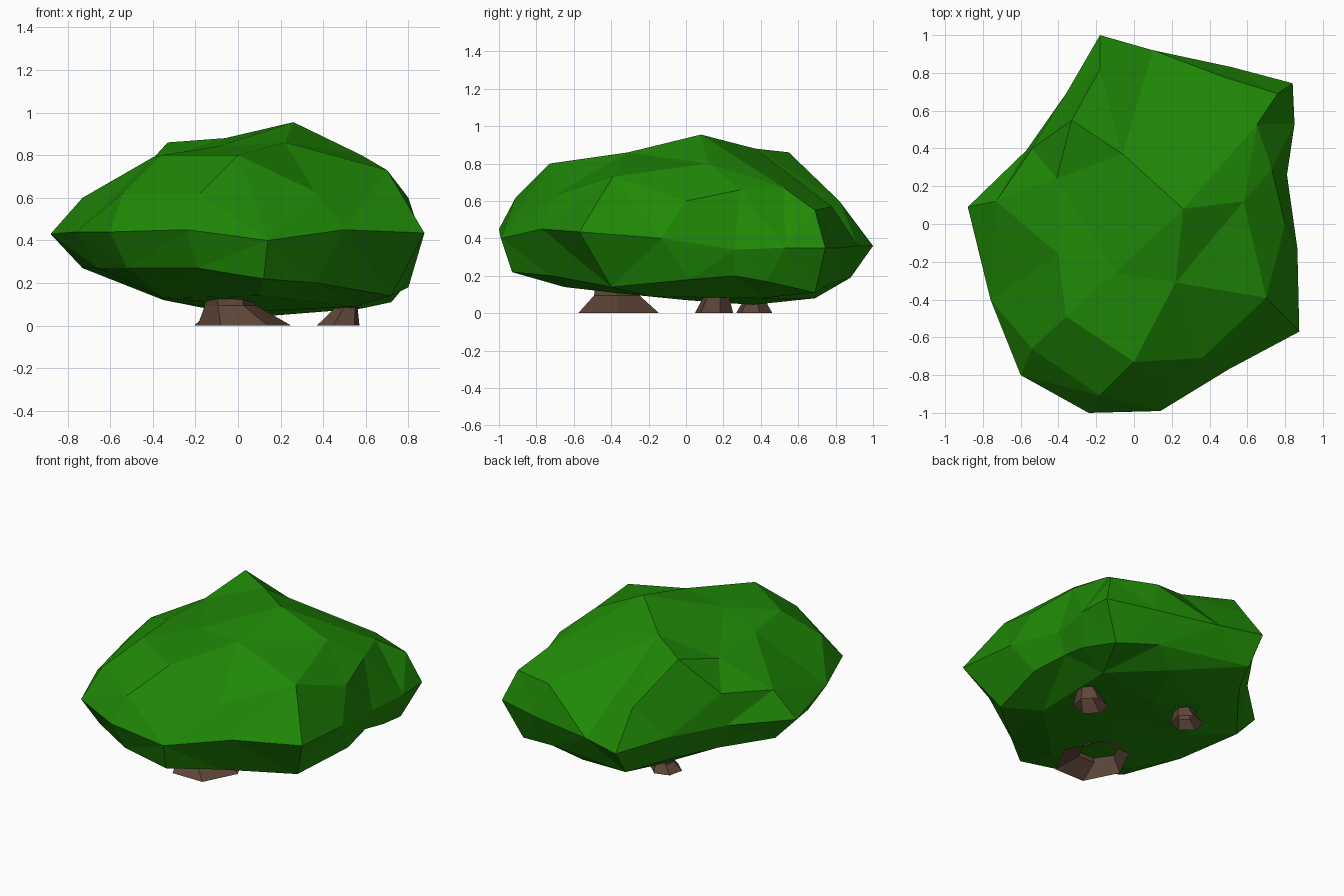
import bpy, math
from mathutils import Vector
from mathutils.geometry import delaunay_2d_cdt

if "Cube" in bpy.data.objects:
    bpy.data.objects.remove(bpy.data.objects["Cube"])


def material(name, rgb):
    m = bpy.data.materials.new(name)
    m.diffuse_color = (*rgb, 1)
    m.use_nodes = True
    m.node_tree.nodes["Principled BSDF"].inputs["Base Color"].default_value = m.diffuse_color
    return m


leaf = material("leaf green", (0.014, 0.250, 0.002))
bark = material("bark brown", (0.110, 0.060, 0.040))


def make_object(name, verts, faces, mat):
    me = bpy.data.meshes.new(name)
    me.from_pydata(verts, [], faces)
    me.materials.append(mat)
    me.update()
    ob = bpy.data.objects.new(name, me)
    bpy.context.collection.objects.link(ob)
    return ob


# Widest outline of the foliage, clockwise from the back tip
rim = [(-.18, 1, .36), (.10, .92, .36), (.52, .83, .35), (.84, .745, .35),
       (.85, .53, .35), (.81, .26, .34), (.865, -.13, .40), (.875, -.57, .435),
       (.50, -.77, .45), (.14, -.99, .40), (-.24, -1, .45), (-.60, -.80, .44),
       (-.76, -.40, .44), (-.88, .09, .43), (-.57, .39, .42), (-.36, .69, .40)]

# Facet corners of the crown; the first seven form the main ridge
crown = [(-.18, .82, .60), (-.33, .55, .86), (-.06, .37, .88), (.26, .08, .955),
         (.22, -.31, .86), (.0, -.73, .80), (-.18, -.91, .62),
         (.58, .12, .80), (-.36, -.49, .80), (-.54, -.66, .62), (.36, -.71, .63),
         (.70, -.39, .73), (.80, 0, .60), (.73, .29, .66), (.65, .525, .67),
         (.76, .69, .55), (.47, .78, .57), (-.54, .40, .63), (-.41, .24, .77),
         (-.73, .12, .60), (-.40, -.16, .79), (-.10, -.26, .84)]
ridges = [(0, 1), (1, 2), (2, 3), (3, 4), (4, 5), (5, 6), (3, 7), (5, 8),
          (8, 9), (4, 11), (1, 18), (7, 13), (13, 14), (14, 15), (15, 16),
          (3, 14), (12, 13), (17, 18), (17, 19), (1, 17), (14, 16)]

# Facet corners of the underside
belly = [(.12, -.93, .22), (-.19, -.92, .27), (-.52, -.72, .27), (-.66, -.35, .27),
         (-.73, .10, .27), (-.50, .38, .25), (-.33, .60, .22), (-.17, .88, .19),
         (.45, .77, .16), (.72, .69, .11), (.77, .43, .17), (.76, .26, .20),
         (.80, .02, .18), (.72, -.40, .14), (.37, -.72, .20),
         (-.35, -.45, .13), (-.35, .10, .12), (-.12, .50, .075), (.14, 0, .07),
         (.14, .36, .045), (.58, .40, .08), (.55, -.20, .09), (.10, -.65, .14),
         (.0, -.30, .10), (.28, .69, .08)]
n = len(rim)
hem = [(i, (i + 1) % 15) for i in range(15)]


def cap(inner, creases):
    """Triangulate rim + inner corners in plan, keeping the creases."""
    pts = rim + inner
    edges = [(i, (i + 1) % n) for i in range(n)]
    edges += [(a + n, b + n) for a, b in creases]
    res = delaunay_2d_cdt([Vector(p[:2]) for p in pts], edges, [], 1, 1e-5)
    ids = [o[0] for o in res[3]]
    faces = []
    for f in res[2]:
        t = [ids[i] for i in f]
        a, b, c = (Vector(pts[i][:2]) for i in t)
        if (b - a).cross(c - a) < 0:
            t.reverse()
        faces.append(t)
    return faces


# Foliage: crown and underside share the rim
shift = len(crown)
faces = cap(crown, ridges)
faces += [[i if i < n else i + shift for i in reversed(f)] for f in cap(belly, hem)]
make_object("foliage", rim + crown + belly, faces, leaf)


def stem(name, rings, sides, turn):
    """Open flared stump; each ring is (x, y, x radius, y radius, z)."""
    verts, faces = [], []
    for x, y, rx, ry, z in rings:
        for i in range(sides):
            a = turn + math.tau * i / sides
            verts.append((x + rx * math.cos(a), y + ry * math.sin(a), z))
    for r in range(len(rings) - 1):
        for i in range(sides):
            j = (i + 1) % sides
            faces.append((r * sides + i, r * sides + j,
                          (r + 1) * sides + j, (r + 1) * sides + i))
    make_object(name, verts, faces, bark)


# Stems under the foliage
stem("main_stem", [(.03, -.36, .22, .25, 0), (-.035, -.37, .12, .14, .095),
                   (-.04, -.37, .11, .13, .18)], 6, 0)
stem("right_stem", [(.47, .15, .105, .105, 0), (.505, .16, .06, .075, .075),
                    (.505, .16, .05, .06, .16)], 6, 0.3)
stem("back_stem", [(-.11, .365, .10, .10, 0), (-.09, .365, .065, .07, .05),
                   (-.09, .365, .055, .06, .15)], 6, 0.3)
